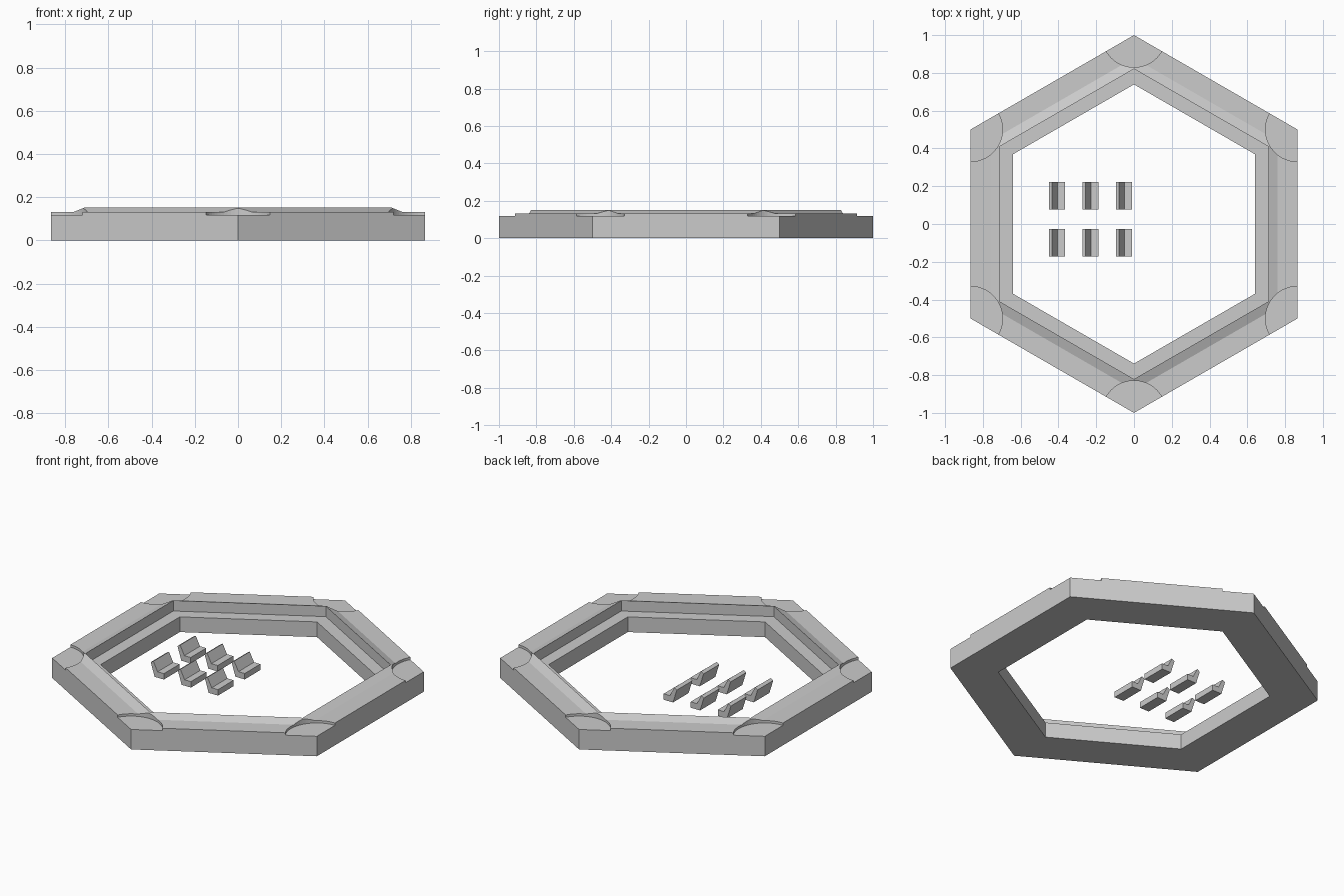
import bpy, bmesh, math
from mathutils import Vector

cube = bpy.data.objects.get("Cube")
if cube:
    bpy.data.objects.remove(cube, do_unlink=True)

grey = bpy.data.materials.new("plain_grey")
grey.use_nodes = True
COLOUR = (0.6, 0.6, 0.6, 1)
grey.diffuse_color = COLOUR
grey.node_tree.nodes["Principled BSDF"].inputs["Base Color"].default_value = COLOUR


def finish(bm, name):
    bmesh.ops.recalc_face_normals(bm, faces=bm.faces)
    mesh = bpy.data.meshes.new(name)
    bm.to_mesh(mesh)
    bm.free()
    mesh.materials.append(grey)
    ob = bpy.data.objects.new(name, mesh)
    bpy.context.collection.objects.link(ob)
    return ob


def hex_corner(i, radius, z):
    a = math.radians(30 + 60 * i)
    return Vector((radius * math.cos(a), radius * math.sin(a), z))


# Hexagonal wall: (distance of the side from the middle, height) swept round
PROFILE = [(0.866, 0), (0.866, 0.132), (0.761, 0.132), (0.711, 0.152),
           (0.711, 0.09), (0.64, 0.09), (0.64, 0)]
bm = bmesh.new()
rings = [[bm.verts.new(hex_corner(i, d / math.cos(math.pi / 6), z))
          for d, z in PROFILE] for i in range(6)]
n = len(PROFILE)
for i in range(6):
    a, b = rings[i], rings[(i + 1) % 6]
    for j in range(n):
        k = (j + 1) % n
        bm.faces.new((a[j], b[j], b[k], a[k]))
wall = finish(bm, "hexagonal_wall")

# Round recesses in the top of the six corners
bm = bmesh.new()
for i in range(6):
    made = bmesh.ops.create_cone(bm, cap_ends=True, segments=64, radius1=0.17,
                                 radius2=0.17, depth=0.1)
    bmesh.ops.translate(bm, verts=made["verts"], vec=hex_corner(i, 1, 0.168))
cutter = finish(bm, "corner_recess_cutter")
cutter.hide_render = True
cutter.hide_set(True)
cut = wall.modifiers.new("corner_recesses", "BOOLEAN")
cut.operation = "DIFFERENCE"
cut.solver = "EXACT"
cut.object = cutter

# Apply the cut and remove the helper
bpy.context.view_layer.update()
deps = bpy.context.evaluated_depsgraph_get()
cut_mesh = bpy.data.meshes.new_from_object(wall.evaluated_get(deps))
wall.modifiers.clear()
wall.data = cut_mesh
bpy.data.objects.remove(cutter, do_unlink=True)

# Seats: side profile with a leaning back, extruded across the width
SEAT = [(-0.018, 0), (0.043, 0), (0.043, 0.035), (0.002, 0.035),
        (-0.026, 0.09), (-0.043, 0.08)]
WIDTH = 0.146


def seat(name, x, y):
    bm = bmesh.new()
    face = bm.faces.new([bm.verts.new((x + px, y - WIDTH / 2, pz))
                         for px, pz in SEAT])
    out = bmesh.ops.extrude_face_region(bm, geom=[face])["geom"]
    moved = [g for g in out if isinstance(g, bmesh.types.BMVert)]
    bmesh.ops.translate(bm, verts=moved, vec=(0, WIDTH, 0))
    return finish(bm, name)


for row, y in (("front", -0.1), ("back", 0.15)):
    for col in range(3):
        seat(f"seat_{row}_{col + 1}", -0.407 + 0.177 * col, y)
